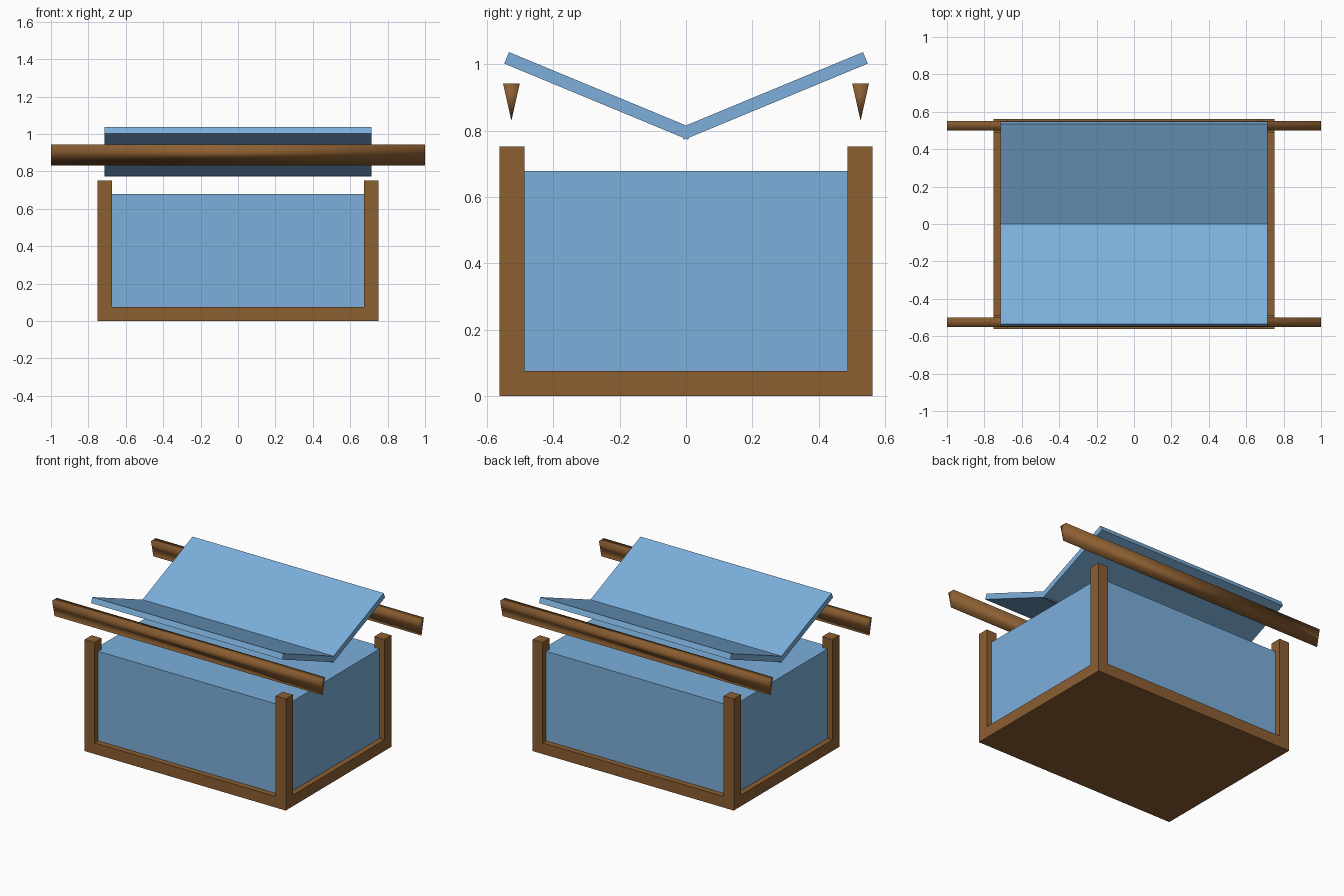
import bpy, math
from mathutils import Matrix

if "Cube" in bpy.data.objects:
    bpy.data.objects.remove(bpy.data.objects["Cube"])


def material(name, rgb):
    m = bpy.data.materials.new(name)
    m.diffuse_color = (*rgb, 1)
    m.use_nodes = True
    m.node_tree.nodes["Principled BSDF"].inputs["Base Color"].default_value = m.diffuse_color
    return m


wood = material("brown wood", (0.26, 0.112, 0.031))
blue = material("light blue", (0.2, 0.43, 0.71))


def box(name, center, size, mat, tilt=0.0):
    """Box with its size applied, optionally tilted about the x axis."""
    bpy.ops.mesh.primitive_cube_add(size=1, location=center, rotation=(tilt, 0, 0))
    ob = bpy.context.object
    ob.name = name
    ob.data.transform(Matrix.Diagonal((*size, 1)))
    ob.data.materials.append(mat)
    return ob


HX, HY, POST = 0.75, 0.5625, 0.075

# Floor slab and the solid body standing on it
box("floor", (0, 0, POST / 2), (2 * HX, 2 * HY, POST), wood)
box("body", (0, 0, (0.075 + 0.678) / 2), (2 * HX - POST, 2 * HY - POST, 0.678 - 0.075), blue)

# Corner posts
for sx, side in ((-1, "left"), (1, "right")):
    for sy, end in ((-1, "front"), (1, "back")):
        box(f"{end}_{side}_post",
            (sx * (HX - POST / 2), sy * (HY - POST / 2), (POST + 0.752) / 2),
            (POST, POST, 0.752 - POST), wood)

for sy, end in ((-1, "front"), (1, "back")):
    # Sloping roof panels meeting in a valley
    box(f"{end}_roof_panel", (0, sy * 0.2638, 0.9047), (1.425, 0.6, 0.0375),
        blue, sy * math.radians(22.5))

    # Narrow three-sided carrying poles, point downwards, smooth shaded
    bpy.ops.mesh.primitive_cylinder_add(vertices=3, radius=0.075, depth=2)
    pole = bpy.context.object
    pole.name = f"{end}_pole"
    me = pole.data
    # Lay the prism along x: its first corner (+y) turns to point down
    me.transform(Matrix(((0, 0, 1, 0), (0.39, 0, 0, 0), (0, -1, 0, 0), (0, 0, 0, 1))))
    if me.vertices and max(v.co.z for v in me.vertices) > 0.06:
        me.transform(Matrix.Rotation(math.pi, 4, 'X'))
    # Keep outward-facing sides after the axis swap
    if Matrix(((0, 0, 1), (0.39, 0, 0), (0, -1, 0))).determinant() < 0:
        me.flip_normals()
    pole.location = (0, sy * 0.5265, 0.905)
    me.materials.append(wood)
    me.shade_smooth()
